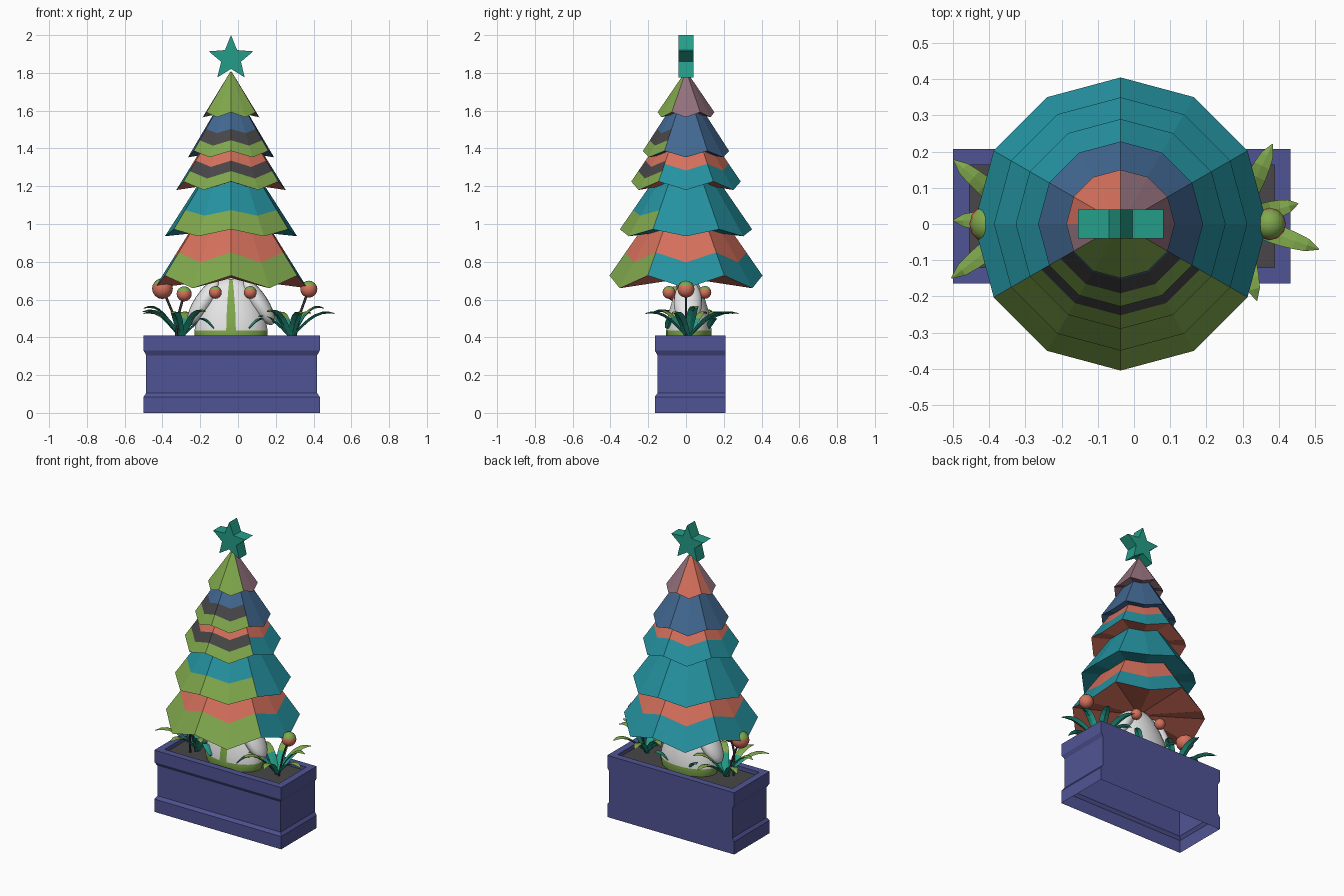
import bpy, bmesh, math
from mathutils import Vector

if "Cube" in bpy.data.objects:
    bpy.data.objects.remove(bpy.data.objects["Cube"])

def lin(c):
    c /= 255
    return c / 12.92 if c <= 0.04045 else ((c + 0.055) / 1.055) ** 2.4

PALETTE = {
    "planter_indigo": (80, 84, 148), "leaf_green": (128, 168, 76), "coral": (214, 112, 92),
    "teal_blue": (36, 146, 160), "steel_blue": (66, 104, 146), "charcoal": (72, 70, 72),
    "mauve": (146, 112, 124), "jade": (36, 158, 136), "white": (236, 236, 236),
}
NAMES = list(PALETTE)
for n, rgb in PALETTE.items():
    bpy.data.materials.new(n).diffuse_color = (*[lin(c) for c in rgb], 1)
G, C, T, B, K, M, J, W = range(1, 9)
CX = -0.037                                   # tree axis

def finish(name, bm, smooth=False, recalc=True):
    """Turn a bmesh into a named object carrying the whole palette."""
    if recalc:
        bmesh.ops.recalc_face_normals(bm, faces=bm.faces)
    me = bpy.data.meshes.new(name)
    bm.to_mesh(me)
    bm.free()
    for n in NAMES:
        me.materials.append(bpy.data.materials[n])
    for p in me.polygons:
        p.use_smooth = smooth
    ob = bpy.data.objects.new(name, me)
    bpy.context.collection.objects.link(ob)
    return ob

def bridge(bm, a, b, colour):
    """Quads between two closed rings; colour is a function of segment index."""
    n = len(a)
    for i in range(n):
        f = bm.faces.new((a[i], a[(i + 1) % n], b[(i + 1) % n], b[i]))
        f.material_index = colour(i)

def ring(bm, pts):
    return [bm.verts.new(p) for p in pts]

# Planter: stepped walls on front and ends, flat back, open bottom, soil inside
bm = bmesh.new()
def rect(z, side, back):
    x0, x1, y0, y1 = -0.5 + side, 0.433 - side, -0.165 + side, 0.208 - back
    return ring(bm, [(x0, y0, z), (x1, y0, z), (x1, y1, z), (x0, y1, z)])
rings = [rect(*r) for r in ((0, 0, 0), (.085, 0, 0), (.105, .014, 0), (.305, .014, 0), (.33, 0, 0),
                            (.41, 0, 0), (.41, .045, .045), (.385, .045, .045))]
for a, b in zip(rings, rings[1:]):
    bridge(bm, a, b, lambda i: 0)
bm.faces.new(rings[-1]).material_index = K
finish("planter", bm)

# Tree tiers: 12-sided cones with zigzag rims; colour bands differ on the front third
def tier(name, r, high, low, apex, front, back, under):
    """front/back: list of (lower limit of t, colour function), rim is t=1."""
    bm = bmesh.new()
    cuts = sorted({1.0} | {t for t, _ in front + back if t > 0}, reverse=True)
    def row(t):
        out = []
        for i in range(12):
            a = math.radians(-90 + 30 * i)
            z = low if i % 2 else high
            out.append(bm.verts.new((CX + r * t * math.cos(a), r * t * math.sin(a), apex + (z - apex) * t)))
        return out
    def pick(t, i):
        bands = front if i in (0, 1, 10, 11) else back
        col = next(c for lim, c in bands if t > lim)
        return col(i) if callable(col) else col
    rows = [row(t) for t in cuts] + [row(.02)]
    cuts.append(.02)
    for k in range(len(rows) - 1):
        mid = (cuts[k] + cuts[k + 1]) / 2
        bridge(bm, rows[k], rows[k + 1], lambda i: pick(mid, i))
    bm.faces.new(rows[-1]).material_index = pick(.01, 0)
    c = bm.verts.new((CX, 0, (high + low) / 2 + .02))
    for i in range(12):
        bm.faces.new((rows[0][i], rows[0][(i + 1) % 12], c)).material_index = under
    finish(name, bm)

tier("tier_1", .405, .727, .66, 1.31, [(.79, G), (0, C)], [(.79, T), (0, C)], C)
tier("tier_2", .35, .972, .935, 1.48, [(.8, G), (0, T)], [(0, T)], T)
tier("tier_3", .29, 1.225, 1.18, 1.65, [(.87, G), (.74, K), (0, C)], [(.78, T), (0, C)], C)
tier("tier_4", .228, 1.387, 1.353, 1.74, [(.84, G), (.67, K), (0, B)], [(0, B)], B)
tier("tier_5", .15, 1.592, 1.565, 1.812, [(0, G)], [(0, lambda i: C if i in (6, 7, 8) else M)], M)

# Star on top
bm = bmesh.new()
sides = []
for y in (-.04, .04):
    pts = []
    for k in range(10):
        a, rr = math.radians(90 + 36 * k), (.055 if k % 2 else .124)
        pts.append((CX + rr * math.cos(a), y, 1.876 + rr * math.sin(a)))
    sides.append(ring(bm, pts))
    bm.faces.new(sides[-1])
bridge(bm, *sides, lambda i: 0)
for f in bm.faces:
    f.material_index = J
finish("star", bm)

# White rounded base with green belt and front stripe
bm = bmesh.new()
N = 24
prof = [(.185, .38), (.195, .41), (.195, .437), (.188, .48), (.17, .54), (.14, .60), (.105, .66), (.06, .71)]
rows = []
for r, z in prof:
    rows.append(ring(bm, [(CX + r * math.cos(a), .015 + .62 * r * math.sin(a), z)
                          for a in (2 * math.pi * (i + .5) / N for i in range(N))]))
for k in range(len(rows) - 1):
    bridge(bm, rows[k], rows[k + 1], lambda i: G if k < 2 or i == 17 else W)
bm.faces.new(rows[-1]).material_index = W
finish("base_body", bm, True)

# Drooping white arms, mirrored
for s, side in ((-1, "left"), (1, "right")):
    bm = bmesh.new()
    bmesh.ops.create_uvsphere(bm, u_segments=20, v_segments=12, radius=1)
    d = Vector((s * .13, 0, -.2)).normalized()
    rot = Vector((0, 0, 1)).rotation_difference(d).to_matrix()
    for v in bm.verts:
        p = rot @ Vector((v.co.x * .05, v.co.y * .075, v.co.z * .14))
        v.co = p + Vector((CX + s * .145, .01, .585))
    for f in bm.faces:
        f.material_index = W
    finish("arm_" + side, bm, True)

# Leaves: arched blades, diamond in section, green on the outer upper side
def leaf(bm, origin, deg, length, height, width, plain=False):
    a = math.radians(deg)
    d, n = Vector((math.cos(a), math.sin(a), 0)), Vector((-math.sin(a), math.cos(a), 0))
    o, rows, steps = Vector(origin), [], 7
    for k in range(steps + 1):
        s = k / steps
        p = o + d * length * s + Vector((0, 0, height * math.sin(math.pi * .62 * s)))
        w = width * (.3 + .7 * math.sin(math.pi * min(1, s * .85 + .1))) * (1 if k < steps else .12)
        rows.append(ring(bm, [p + n * w, p + Vector((0, 0, .003)), p - n * w, p - Vector((0, 0, w * .45))]))
    for k in range(steps):
        bridge(bm, rows[k], rows[k + 1], lambda i: G if i < 2 and k >= 3 and not plain else J)
    bm.faces.new(rows[0]).material_index = J
    bm.faces.new(rows[-1]).material_index = J

CLUMPS = {
    "leaves_left": (-.30, [(218, .26, .15), (140, .26, .14), (180, .2, .17), (258, .23, .14), (310, .2, .15),
                           (350, .2, .12), (85, .27, .14), (40, .2, .15)]),
    "leaves_right": (.28, [(-19, .245, .14), (64, .235, .14), (15, .18, .17), (108, .25, .14), (150, .2, .14),
                           (195, .2, .12), (235, .22, .15), (285, .23, .14)]),
}
for name, (x, blades) in CLUMPS.items():
    bm = bmesh.new()
    for deg, length, h in blades:
        leaf(bm, (x, .01, .395), deg, length, h, .027)
    finish(name, bm)
bm = bmesh.new()
for x, y, deg in ((-.13, -.1, 160), (.06, -.1, 20), (-.12, .12, 150), (.05, .12, 30)):
    leaf(bm, (x, y, .45), deg, .08, .05, .022, True)
finish("small_leaves", bm)

# Berries: coral with green crowns, taller ones on thin stems
BERRIES = [(-.40, 0, .658, .055, -.31), (-.285, -.06, .63, .04, -.33), (.375, 0, .655, .045, .30),
           (-.12, -.09, .638, .034, None), (.065, -.09, .638, .034, None),
           (-.12, .1, .638, .034, None), (.065, .1, .638, .034, None)]
for k, (x, y, z, r, foot) in enumerate(BERRIES):
    bm = bmesh.new()
    bmesh.ops.create_uvsphere(bm, u_segments=12, v_segments=8, radius=r)
    for f in bm.faces:
        f.material_index = G if f.calc_center_median().z > .45 * r else C
    bmesh.ops.translate(bm, verts=bm.verts, vec=(x, y, z))
    finish(f"berry_{k + 1}", bm, True)
    if foot is not None:
        bm = bmesh.new()
        ends = [Vector((foot, y * .5, .39)), Vector(((foot + x) / 2 - (x - foot) * .1, y, .53)), Vector((x, y, z))]
        rows = [ring(bm, [p + Vector((.007 * math.cos(i * math.pi / 3), .007 * math.sin(i * math.pi / 3), 0))
                          for i in range(6)]) for p in ends]
        for a, b in zip(rows, rows[1:]):
            bridge(bm, a, b, lambda i: K)
        finish(f"berry_stem_{k + 1}", bm)

for m in bpy.data.materials:
    if m.users and not m.is_grease_pencil:
        m.use_nodes = True
        m.node_tree.nodes["Principled BSDF"].inputs["Base Color"].default_value = m.diffuse_color
